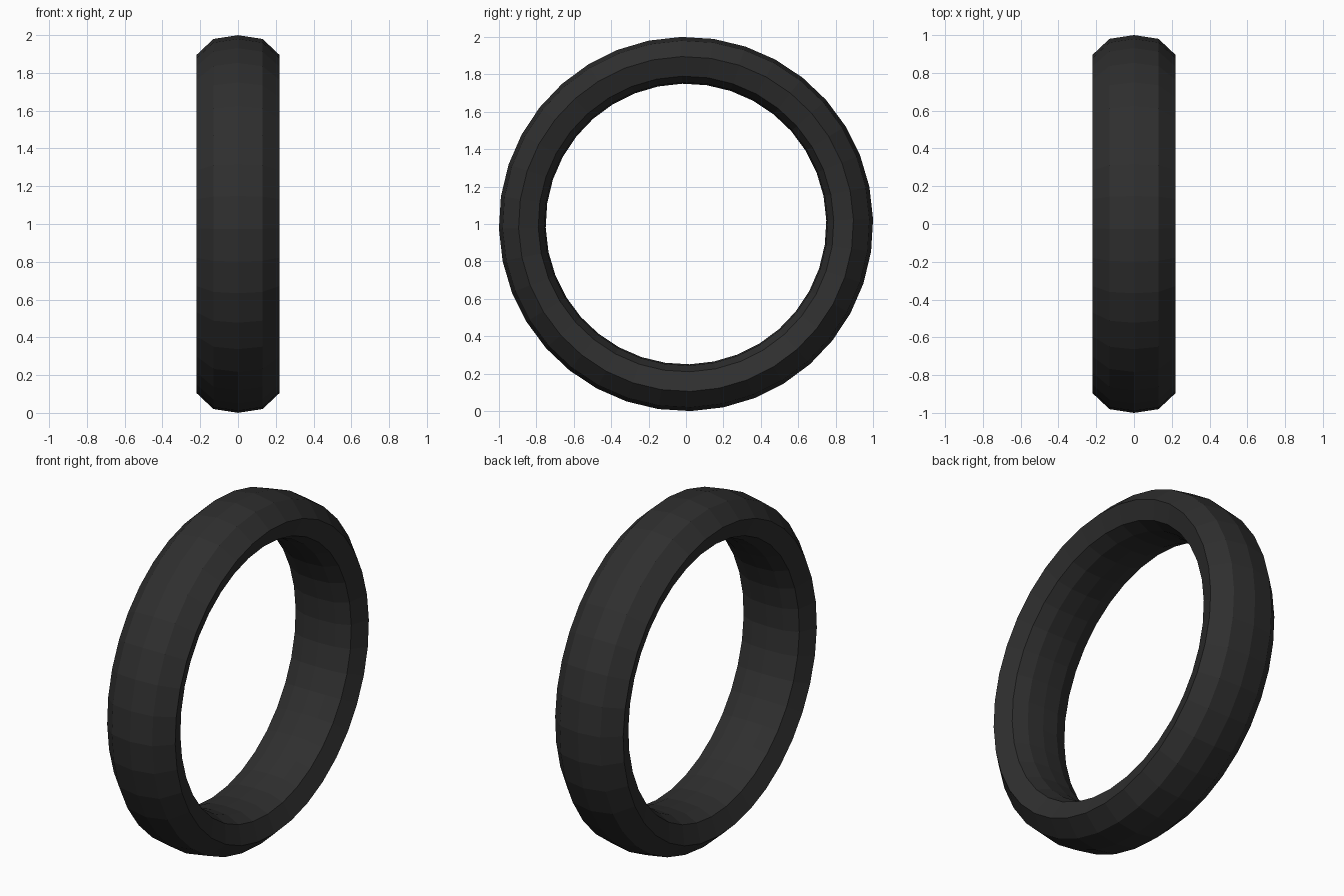
import bpy, bmesh, math

if "Cube" in bpy.data.objects:
    bpy.data.objects.remove(bpy.data.objects["Cube"])

# Matte black rubber
rubber = bpy.data.materials.new("black_rubber")
rubber.diffuse_color = (0.028, 0.028, 0.028, 1)
rubber.use_nodes = True
rubber.node_tree.nodes["Principled BSDF"].inputs["Base Color"].default_value = rubber.diffuse_color

# Half cross-section (x, radius) from tread centre round to inner centre, then mirrored
half = [(0, 1.0), (0.13, 0.98), (0.22, 0.895), (0.18, 0.79), (0.10, 0.757), (0, 0.75)]
profile = half + [(-x, r) for x, r in reversed(half[1:-1])]

# Ring swept about the x axis
SEGMENTS = 36
bm = bmesh.new()
rings = []
for i in range(SEGMENTS):
    a = 2 * math.pi * (i - 0.15) / SEGMENTS
    rings.append([bm.verts.new((x, r * math.sin(a), 1 + r * math.cos(a))) for x, r in profile])
for i in range(SEGMENTS):
    p, q = rings[i], rings[(i + 1) % SEGMENTS]
    for j in range(len(profile)):
        k = (j + 1) % len(profile)
        bm.faces.new((p[j], p[k], q[k], q[j]))
bmesh.ops.recalc_face_normals(bm, faces=bm.faces[:])

mesh = bpy.data.meshes.new("tyre")
bm.to_mesh(mesh)
bm.free()
mesh.materials.append(rubber)
bpy.context.collection.objects.link(bpy.data.objects.new("tyre", mesh))
